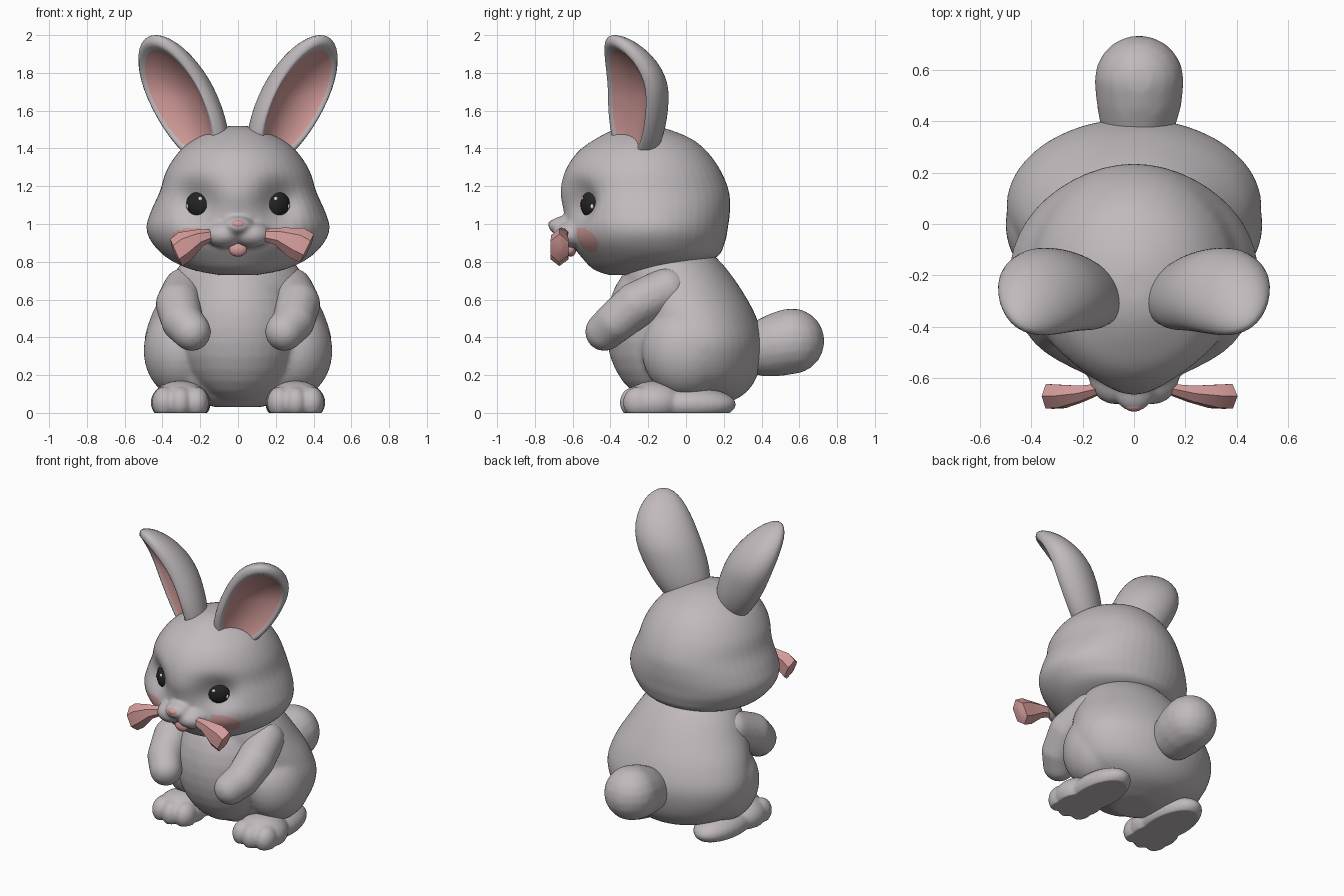
import bpy, bmesh, math
from mathutils import Vector, Matrix

cube = bpy.data.objects.get("Cube")
if cube:
    bpy.data.objects.remove(cube)


def material(name, *rgb):
    m = bpy.data.materials.new(name)
    m.use_nodes = True
    m.diffuse_color = (*rgb, 1)
    m.node_tree.nodes["Principled BSDF"].inputs["Base Color"].default_value = (*rgb, 1)
    return m


FUR = material("grey fur", .53, .49, .51)
PINK = material("soft pink", .65, .33, .32)
BLUSH = material("blush", .6, .32, .31)
BLACK = material("eye black", .018, .018, .018)
WHITE = material("highlight white", .9, .9, .9)


def ball(bm, centre, radii, turn=0.0, seg=32):
    """Ellipsoid turned about the vertical axis."""
    mat = Matrix.Translation(centre) @ Matrix.Rotation(turn, 4, "Z") @ Matrix.Diagonal((*radii, 1))
    bmesh.ops.create_uvsphere(bm, u_segments=seg, v_segments=seg // 2, radius=1, matrix=mat)


def chain(bm, stops, steps=8):
    """Row of overlapping balls; each stop is x, y, z, radius."""
    for a, b in zip(stops, stops[1:]):
        for i in range(steps + 1):
            p = Vector(a).lerp(Vector(b), i / steps)
            ball(bm, p[:3], (p[3],) * 3, seg=20)


def loft(bm, rings, seg=48, sub=5):
    """Smooth stack of ovals; each ring is height, half width, front y, back y."""
    r = [Vector(v) for v in (rings[0], *rings, rings[-1])]
    dense = []
    for a, b, c, d in zip(r, r[1:], r[2:], r[3:]):
        for i in range(sub):
            t = i / sub
            dense.append(b + (c - a) * (t / 2) + (a * 2 - b * 5 + c * 4 - d) * (t * t / 2)
                         + (b * 3 - a - c * 3 + d) * (t ** 3 / 2))
    dense.append(r[-1])
    loops = []
    for z, w, front, back in dense:
        loops.append([bm.verts.new((w * math.cos(k * math.tau / seg),
                                    (front + back) / 2 + (back - front) / 2 * math.sin(k * math.tau / seg), z))
                      for k in range(seg)])
    for lo, hi in zip(loops, loops[1:]):
        for k in range(seg):
            n = (k + 1) % seg
            bm.faces.new((lo[k], lo[n], hi[n], hi[k]))
    bm.faces.new(loops[0][::-1])
    bm.faces.new(loops[-1])


def finish(name, bm, mats, voxel=0, relax=0, sharp=180):
    """Turn the mesh into an object, optionally fusing its pieces into one skin."""
    bmesh.ops.recalc_face_normals(bm, faces=bm.faces[:])
    me = bpy.data.meshes.new(name)
    bm.to_mesh(me)
    bm.free()
    ob = bpy.data.objects.new(name, me)
    bpy.context.collection.objects.link(ob)
    for m in mats:
        me.materials.append(m)
    bpy.ops.object.select_all(action="DESELECT")
    ob.select_set(True)
    bpy.context.view_layer.objects.active = ob
    if voxel:
        fuse = ob.modifiers.new("fuse", "REMESH")
        fuse.mode = "VOXEL"
        fuse.voxel_size = voxel
        soft = ob.modifiers.new("soften", "SMOOTH")
        soft.iterations = relax
        for m in ("fuse", "soften"):
            bpy.ops.object.modifier_apply(modifier=m)
    bpy.ops.object.shade_smooth_by_angle(angle=math.radians(sharp))
    return ob


SIDES = (("left", 1), ("right", -1))

# Torso with belly, thighs
bm = bmesh.new()
loft(bm, [(.03, .12, -.13, .13), (.08, .28, -.2, .28), (.18, .43, -.25, .37), (.35, .495, -.27, .41),
          (.5, .465, -.29, .375), (.65, .39, -.33, .295), (.78, .31, -.32, .2), (.88, .2, -.25, .1)])
ball(bm, (0, -.12, .45), (.32, .305, .4))
for _, s in SIDES:
    ball(bm, (s * .3, 0, .33), (.2, .235, .25))
finish("body", bm, [FUR], .014, 8)

# Tail
bm = bmesh.new()
chain(bm, [(.015, .42, .345, .152), (.02, .5, .365, .17), (.02, .56, .38, .174)])
finish("tail", bm, [FUR], .014, 6)

# Head with muzzle; eye sockets are pressed in, cheeks tinted
bm = bmesh.new()
loft(bm, [(.73, .1, -.41, -.24), (.76, .25, -.49, -.05), (.82, .375, -.55, .155), (.9, .455, -.61, .205),
          (.98, .485, -.635, .222), (1.07, .46, -.65, .233), (1.17, .415, -.665, .228),
          (1.28, .38, -.64, .185), (1.38, .315, -.575, .115), (1.45, .23, -.48, .03),
          (1.5, .13, -.38, -.09), (1.52, .04, -.3, -.18)])
for _, s in SIDES:
    ball(bm, (s * .075, -.605, .945), (.1, .098, .07))
ball(bm, (0, -.64, .99), (.085, .09, .052))
head = finish("head", bm, [FUR, BLUSH], .012, 5)
for v in head.data.vertices:
    if v.co.y < -.2:
        d = Vector((abs(v.co.x) - .23, v.co.z - 1.115))
        v.co.y += .095 * math.exp(-d.length_squared / .013)
for p in head.data.polygons:
    y, z = p.center.y + .53, p.center.z - .918
    along, across = (y - z) * .707, (y + z) * .707
    if abs(p.center.x) > .2 and (along / .08) ** 2 + (across / .046) ** 2 < 1:
        p.material_index = 1

# Nose and tongue
bm = bmesh.new()
ball(bm, (0, -.697, .997), (.043, .032, .026))
finish("nose", bm, [PINK])
bm = bmesh.new()
ball(bm, (0, -.61, .865), (.048, .028, .038))
finish("tongue", bm, [PINK])


def ear(name, s):
    """Thick cupped leaf that faces forward and outward, with a pink hollow."""
    bm = bmesh.new()
    bmesh.ops.create_uvsphere(bm, u_segments=40, v_segments=32, radius=1)
    for f in bm.faces:
        c = f.calc_center_median()
        f.material_index = int(c.z > 0 and c.xy.length < .76)
    across, facing = Vector((.82, .57, 0)), Vector((.57, -.82, -.1))
    for v in bm.verts:
        x, y, n = v.co
        r = math.hypot(x, y)
        if n > 0 and r < .85:
            n -= 1.1 * (1 - (r / .85) ** 2) ** .8
        z = 1.67 + y * (.33 if y > 0 else .38)
        spine = Vector((.29 + .43 * (z - 1.65), -.265 - 1.1 * max(0, z - 1.67) ** 2, z))
        co = spine + across * (.205 * x) + facing * (n * (.115 if v.co.z > 0 else .155))
        v.co = (co.x * s, co.y, co.z)
    finish(name, bm, [FUR, PINK])


def bow_wing(name, s, reach, drop):
    """Faceted flare widening away from the muzzle."""
    bm = bmesh.new()
    rows = []
    for x, y, z, ry, rz in ((.13, -.64, .945, .022, .028), (.22, -.66, .935, .036, .046),
                            (.31, -.67, .9, .052, .078), (.365, -.67, .872, .055, .075),
                            (.375, -.665, .865, .02, .03)):
        row = []
        for k in range(6):
            a = k * math.tau / 6 + .5
            dz = rz * math.sin(a)
            out = x + .5 * dz - .13
            row.append(bm.verts.new((s * (.13 + out * reach), y + ry * math.cos(a), z + dz - drop * out)))
        rows.append(row)
    for lo, hi in zip(rows, rows[1:]):
        for k in range(6):
            bm.faces.new((lo[k], lo[k - 1], hi[k - 1], hi[k]))
    bm.faces.new(rows[0])
    bm.faces.new(rows[-1])
    finish(name, bm, [PINK], sharp=40)


bow_wing("left_bow_wing", 1, 1, 0)
bow_wing("right_bow_wing", -1, .84, .1)

# Paired parts
for side, s in SIDES:
    ear(side + "_ear", s)

    bm = bmesh.new()
    ball(bm, (s * .207, -.495, 1.103), (.077, .052, .075), s * .7)
    finish(side + "_eye", bm, [BLACK])
    bm = bmesh.new()
    ball(bm, (s * .2, -.548, 1.133), (.012, .008, .012), s * .5, seg=12)
    ball(bm, (s * .266, -.497, 1.093), (.009, .009, .014), s * .9, seg=12)
    finish(side + "_eye_highlight", bm, [WHITE])

    bm = bmesh.new()
    chain(bm, [(s * .28, -.1, .65, .12), (s * .315, -.26, .575, .122),
               (s * .295, -.37, .485, .112), (s * .245, -.432, .43, .103)])
    finish(side + "_arm", bm, [FUR], .012, 8)

    # Foot with three toes and a flat sole
    bm = bmesh.new()
    ball(bm, (s * .305, -.165, .055), (.158, .165, .115))
    ball(bm, (s * .29, 0, .045), (.145, .265, .095))
    for x in (.22, .305, .39):
        ball(bm, (s * x, -.268 + abs(x - .305) * .2, .055), (.066, .083, .085))
    foot = finish(side + "_foot", bm, [FUR], .01, 6)
    for v in foot.data.vertices:
        v.co.z = max(v.co.z, 0)
